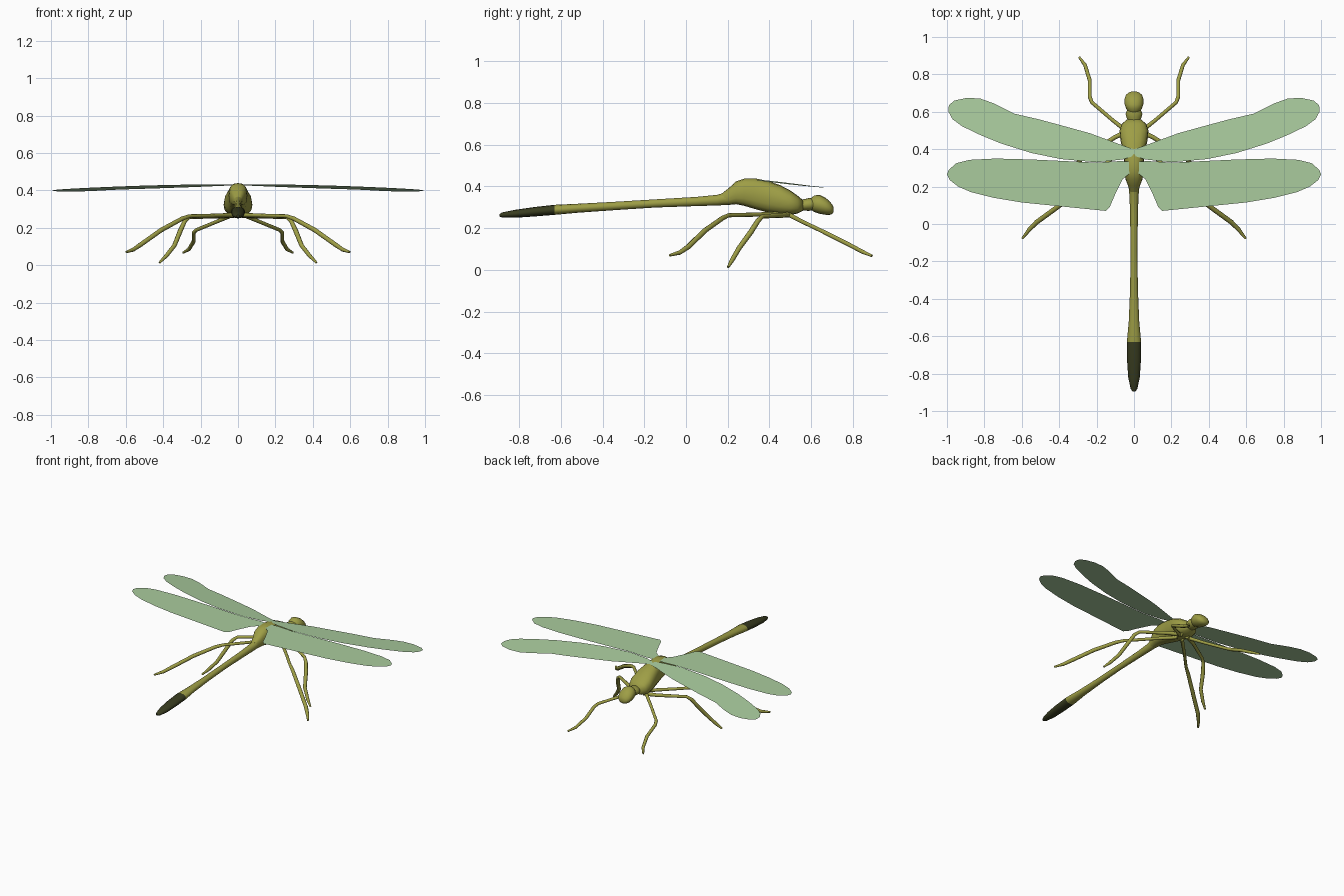
import bpy, bmesh, math


def material(name, rgb):
    m = bpy.data.materials.new(name)
    m.diffuse_color = (*rgb, 1)
    return m


OLIVE = material("olive", (0.34, 0.34, 0.06))
DARK = material("dark olive", (0.04, 0.045, 0.014))
WING = material("pale green", (0.40, 0.60, 0.34))


def finish(name, bm, mats):
    me = bpy.data.meshes.new(name)
    bm.to_mesh(me)
    bm.free()
    ob = bpy.data.objects.new(name, me)
    bpy.context.collection.objects.link(ob)
    for m in mats:
        me.materials.append(m)
    return ob


def smooth(ob, angle=50):
    bpy.ops.object.select_all(action='DESELECT')
    ob.select_set(True)
    bpy.context.view_layer.objects.active = ob
    bpy.ops.object.shade_smooth_by_angle(angle=math.radians(angle))


def loft(name, stations, power=1.0, n=16):
    """Rings along y; each station is (y, bottom z, top z, half width)."""
    bm = bmesh.new()
    rings = []
    for y, lo, hi, w in stations:
        ring = []
        for i in range(n):
            a = 2 * math.pi * i / n
            c, s = math.cos(a), math.sin(a)
            x = math.copysign(abs(c) ** power, c) * w
            z = (lo + hi) / 2 + math.copysign(abs(s) ** power, s) * (hi - lo) / 2
            ring.append(bm.verts.new((x, y, z)))
        rings.append(ring)
    for r, q in zip(rings, rings[1:]):
        for i in range(n):
            j = (i + 1) % n
            bm.faces.new((r[i], r[j], q[j], q[i]))
    bm.faces.new(rings[0])
    bm.faces.new(rings[-1])
    bmesh.ops.recalc_face_normals(bm, faces=bm.faces)
    # dark tail tip
    for f in bm.faces:
        f.material_index = int(f.calc_center_median().y < -0.63)
    ob = finish(name, bm, [OLIVE, DARK])
    smooth(ob)
    return ob


# Long abdomen
loft("abdomen", [
    (-0.895, 0.256, 0.268, 0.008), (-0.88, 0.251, 0.276, 0.018),
    (-0.82, 0.250, 0.288, 0.031), (-0.73, 0.256, 0.301, 0.037),
    (-0.63, 0.264, 0.312, 0.038), (-0.52, 0.274, 0.317, 0.028),
    (-0.35, 0.286, 0.326, 0.021), (-0.15, 0.299, 0.338, 0.018),
    (0.05, 0.306, 0.350, 0.021), (0.15, 0.309, 0.360, 0.024),
    (0.21, 0.312, 0.378, 0.030), (0.27, 0.320, 0.400, 0.034)], 1.0, 12)

# Humped thorax
loft("thorax", [
    (0.17, 0.315, 0.365, 0.022), (0.205, 0.312, 0.392, 0.032),
    (0.24, 0.315, 0.424, 0.046), (0.28, 0.307, 0.438, 0.050),
    (0.33, 0.292, 0.439, 0.052), (0.39, 0.276, 0.427, 0.060),
    (0.45, 0.266, 0.407, 0.073), (0.50, 0.264, 0.381, 0.077),
    (0.535, 0.270, 0.356, 0.066), (0.56, 0.283, 0.335, 0.036)], 0.8)

# Neck collar and head
loft("neck", [
    (0.545, 0.285, 0.335, 0.030), (0.57, 0.284, 0.340, 0.040),
    (0.59, 0.283, 0.345, 0.045), (0.615, 0.288, 0.342, 0.034),
    (0.63, 0.290, 0.340, 0.030)])
loft("head", [
    (0.595, 0.290, 0.340, 0.026), (0.615, 0.278, 0.357, 0.042),
    (0.64, 0.269, 0.360, 0.050), (0.67, 0.264, 0.345, 0.050),
    (0.69, 0.264, 0.328, 0.043), (0.702, 0.269, 0.312, 0.030),
    (0.708, 0.278, 0.300, 0.014)])

# Legs: path points are (x, y, z, radius)
LEGS = {
    "front_leg": [(0.02, 0.48, 0.272, 0.012), (0.12, 0.56, 0.230, 0.010),
                  (0.225, 0.65, 0.187, 0.010), (0.237, 0.68, 0.172, 0.011),
                  (0.237, 0.77, 0.127, 0.011), (0.262, 0.85, 0.085, 0.010),
                  (0.293, 0.892, 0.067, 0.006)],
    "middle_leg": [(0.02, 0.50, 0.266, 0.014), (0.10, 0.465, 0.262, 0.012),
                   (0.26, 0.365, 0.256, 0.010), (0.285, 0.345, 0.235, 0.012),
                   (0.31, 0.31, 0.180, 0.013), (0.34, 0.255, 0.105, 0.012),
                   (0.385, 0.222, 0.048, 0.011), (0.42, 0.202, 0.013, 0.006)],
    "hind_leg": [(0.02, 0.45, 0.268, 0.012), (0.14, 0.33, 0.265, 0.010),
                 (0.26, 0.205, 0.262, 0.010), (0.30, 0.175, 0.248, 0.012),
                 (0.41, 0.09, 0.188, 0.013), (0.52, 0.01, 0.110, 0.013),
                 (0.56, -0.03, 0.083, 0.011), (0.597, -0.078, 0.070, 0.006)],
}


def leg(name, pts, side):
    cu = bpy.data.curves.new(name, 'CURVE')
    cu.dimensions = '3D'
    cu.bevel_depth = 1.0
    cu.bevel_resolution = 2
    cu.use_fill_caps = True
    sp = cu.splines.new('POLY')
    sp.points.add(len(pts) - 1)
    for p, (x, y, z, r) in zip(sp.points, pts):
        p.co = (x * side, y, z, 1)
        p.radius = r
    cu.materials.append(OLIVE)
    ob = bpy.data.objects.new(name, cu)
    bpy.context.collection.objects.link(ob)
    bpy.ops.object.select_all(action='DESELECT')
    ob.select_set(True)
    bpy.context.view_layer.objects.active = ob
    bpy.ops.object.convert(target='MESH')
    smooth(bpy.context.view_layer.objects.active)


# Wings: flat outlines, the front pair sloping down towards the tip
FORE = [(0.0, 0.40), (0.06, 0.42), (0.235, 0.485), (0.38, 0.525), (0.51, 0.56),
        (0.64, 0.59), (0.75, 0.645), (0.82, 0.67), (0.89, 0.675), (0.96, 0.66),
        (0.99, 0.635), (0.992, 0.60), (0.97, 0.56), (0.92, 0.523), (0.82, 0.475),
        (0.71, 0.43), (0.55, 0.38), (0.39, 0.347), (0.2, 0.33), (0.06, 0.345),
        (0.0, 0.365)]
HIND = [(0.0, 0.33), (0.07, 0.337), (0.2, 0.328), (0.34, 0.335), (0.55, 0.345),
        (0.74, 0.35), (0.88, 0.343), (0.95, 0.325), (0.99, 0.29), (1.0, 0.265),
        (0.985, 0.235), (0.94, 0.20), (0.87, 0.17), (0.75, 0.14), (0.6, 0.115),
        (0.4, 0.095), (0.15, 0.07), (0.13, 0.09), (0.10, 0.16), (0.06, 0.24),
        (0.0, 0.29)]


def wing(name, outline, side, drop_x, drop_y):
    bm = bmesh.new()
    vs = [bm.verts.new((x * side, y, 0.432 - drop_x * x - drop_y * (y - 0.35)))
          for x, y in outline]
    f = bm.faces.new(vs)
    f.normal_update()
    if f.normal.z < 0:
        f.normal_flip()
    finish(name, bm, [WING])


for side, label in ((1, "right"), (-1, "left")):
    for part, pts in LEGS.items():
        leg(f"{part}_{label}", pts, side)
    wing(f"front_wing_{label}", FORE, side, 0.01, 0.09)
    wing(f"hind_wing_{label}", HIND, side, 0.0, 0.0)
